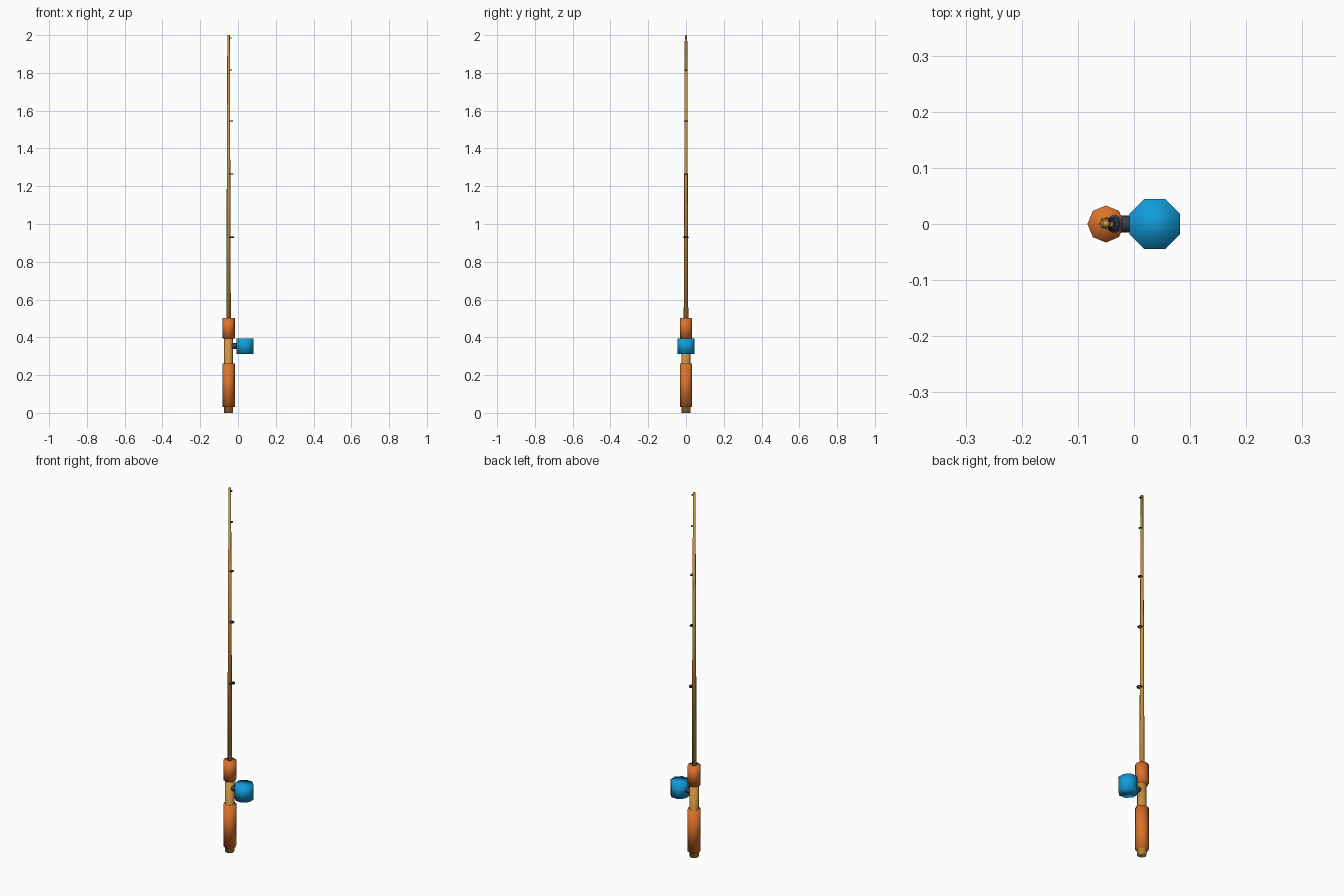
import bpy, math

if "Cube" in bpy.data.objects:
    bpy.data.objects.remove(bpy.data.objects["Cube"])

ROD_X = -0.05


def material(name, rgb):
    m = bpy.data.materials.new(name)
    m.diffuse_color = (*rgb, 1)
    m.use_nodes = True
    m.node_tree.nodes["Principled BSDF"].inputs["Base Color"].default_value = m.diffuse_color
    return m


wood = material("golden_wood", (0.62, 0.30, 0.05))
orange = material("orange_grip", (0.72, 0.17, 0.025))
blue = material("blue_reel", (0.006, 0.33, 0.70))
dark = material("dark_metal", (0.045, 0.055, 0.095))


def finish(name, mat):
    ob = bpy.context.object
    ob.name = name
    ob.data.materials.append(mat)
    bpy.ops.object.shade_smooth()   # soft shading runs over the end caps too
    return ob


def tube(name, mat, x, z0, z1, r0, r1, turn=0.0):
    """Eight-sided upright tapered cylinder."""
    bpy.ops.mesh.primitive_cone_add(vertices=8, radius1=r0, radius2=r1, depth=z1 - z0,
                                    location=(x, 0, (z0 + z1) / 2), rotation=(0, 0, turn))
    return finish(name, mat)


# Handle core and rod blank
tube("handle_core", wood, ROD_X, 0.0, 0.42, 0.023, 0.023)
tube("rod_blank", wood, ROD_X, 0.40, 2.0, 0.0125, 0.0065)

# Grips
tube("lower_grip", orange, ROD_X, 0.03, 0.262, 0.033, 0.033)
tube("upper_grip", orange, ROD_X, 0.395, 0.502, 0.033, 0.033)

# Reel with flats facing the axes, and its stem
tube("reel", blue, 0.037, 0.313, 0.395, 0.0487, 0.0487, math.pi / 8)
bpy.ops.mesh.primitive_cylinder_add(vertices=8, radius=0.015, depth=0.055,
                                    location=(-0.0225, 0, 0.354),
                                    rotation=(0, math.pi / 2, 0))
finish("reel_stem", dark)

# Line guides, shrinking towards the tip
guides = [(0.93, 0.0155, -0.035), (1.265, 0.013, -0.037), (1.545, 0.0115, -0.038),
          (1.815, 0.009, -0.040), (1.985, 0.0075, -0.041)]
for i, (z, outer, x) in enumerate(guides):
    minor = outer * 0.26
    bpy.ops.mesh.primitive_torus_add(major_segments=10, minor_segments=6,
                                     major_radius=outer - minor, minor_radius=minor,
                                     location=(x, 0, z))
    finish(f"line_guide_{i + 1}", dark)
